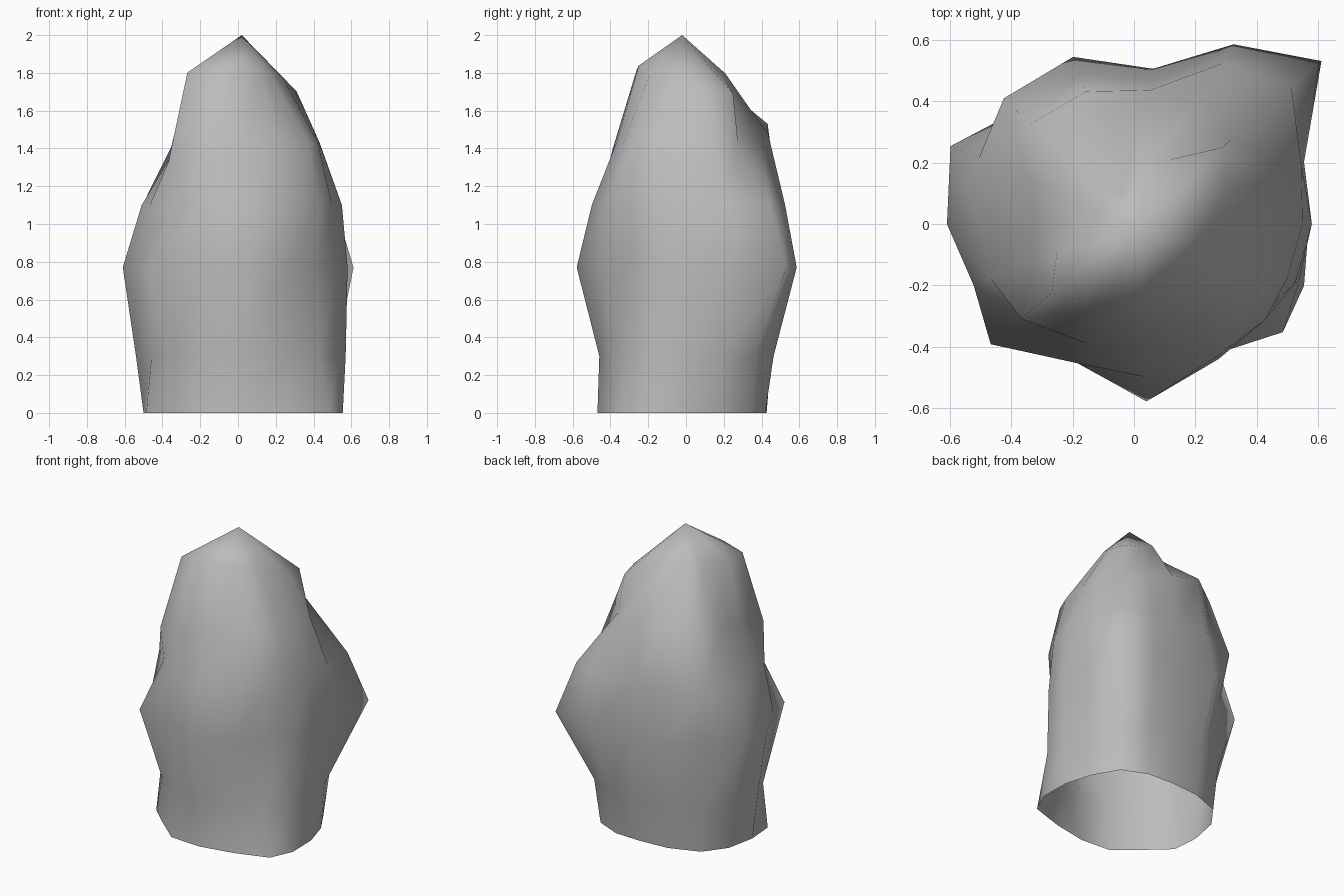
import bpy
import bmesh
from math import radians, sin, cos

default_cube = bpy.data.objects.get("Cube")
if default_cube:
    bpy.data.objects.remove(default_cube, do_unlink=True)

# One flat stone colour
stone = bpy.data.materials.new("stone_grey")
stone.use_nodes = True
stone_colour = (0.5, 0.5, 0.5, 1.0)
stone.diffuse_color = stone_colour
shader = next(n for n in stone.node_tree.nodes if n.type == 'BSDF_PRINCIPLED')
shader.inputs["Base Color"].default_value = stone_colour
shader.inputs["Roughness"].default_value = 0.9

# Ring heights, from the open base to the shoulder below the tip
HEIGHTS = (0, .3, .77, 1.1, 1.43, 1.8)
TIP = (.02, -.02, 2)

# Local rises and dips of the two upper rings: level, then (angle, amount) pairs
SWELLS = {
    4: ((110, .1), (220, -.1)),
    5: ((33, -.12), (270, .04)),
}

# Vertical ridges: compass angle, then the radius at each ring height (hundredths)
RIDGES = {
    0: (55, 57, 58, 55, 43, 24),
    20: (53, 55, 59, 58, 46, 33),
    41: (53, 57, 81, 68, 42, 38),
    61: (48, 53, 67, 60, 45, 24),
    83: (43, 45, 51, 47, 44, 21),
    110: (44, 48, 58, 52, 46, 11),
    136: (49, 52, 53, 59, 47, 14),
    157: (50, 53, 65, 55, 37, 17),
    180: (50, 54, 61, 51, 32, 22),
    201: (52, 49, 56, 50, 35, 27),
    220: (47, 47, 61, 46, 48, 35),
    248: (49, 47, 49, 49, 42, 28),
    274: (47, 46, 58, 50, 37, 25),
    302: (50, 47, 52, 51, 39, 22),
    324: (60, 53, 51, 53, 46, 21),
    340: (59, 57, 56, 53, 45, 21),
}


def ring_height(level, angle):
    """Height of a ring at a given angle, with its local rises and dips."""
    height = HEIGHTS[level]
    for centre, amount in SWELLS.get(level, ()):
        height += amount * max(0, cos(angle - radians(centre))) ** 8
    return height


def build_rock():
    """Skin the ridges into a hollow boulder that closes at the tip."""
    bm = bmesh.new()
    columns = []
    for degrees, radii in RIDGES.items():
        angle = radians(degrees)
        columns.append([
            bm.verts.new((radius / 100 * cos(angle),
                          radius / 100 * sin(angle),
                          ring_height(level, angle)))
            for level, radius in enumerate(radii)])
    tip = bm.verts.new(TIP)

    # Walls between neighbouring ridges, then the pointed cap
    for i, left in enumerate(columns):
        right = columns[(i + 1) % len(columns)]
        for level in range(len(HEIGHTS) - 1):
            bm.faces.new((left[level], right[level],
                          right[level + 1], left[level + 1]))
        bm.faces.new((left[-1], right[-1], tip))
    for face in bm.faces:
        face.smooth = True

    mesh = bpy.data.meshes.new("rock")
    bm.to_mesh(mesh)
    bm.free()
    mesh.materials.append(stone)
    rock = bpy.data.objects.new("rock", mesh)
    bpy.context.collection.objects.link(rock)


build_rock()
